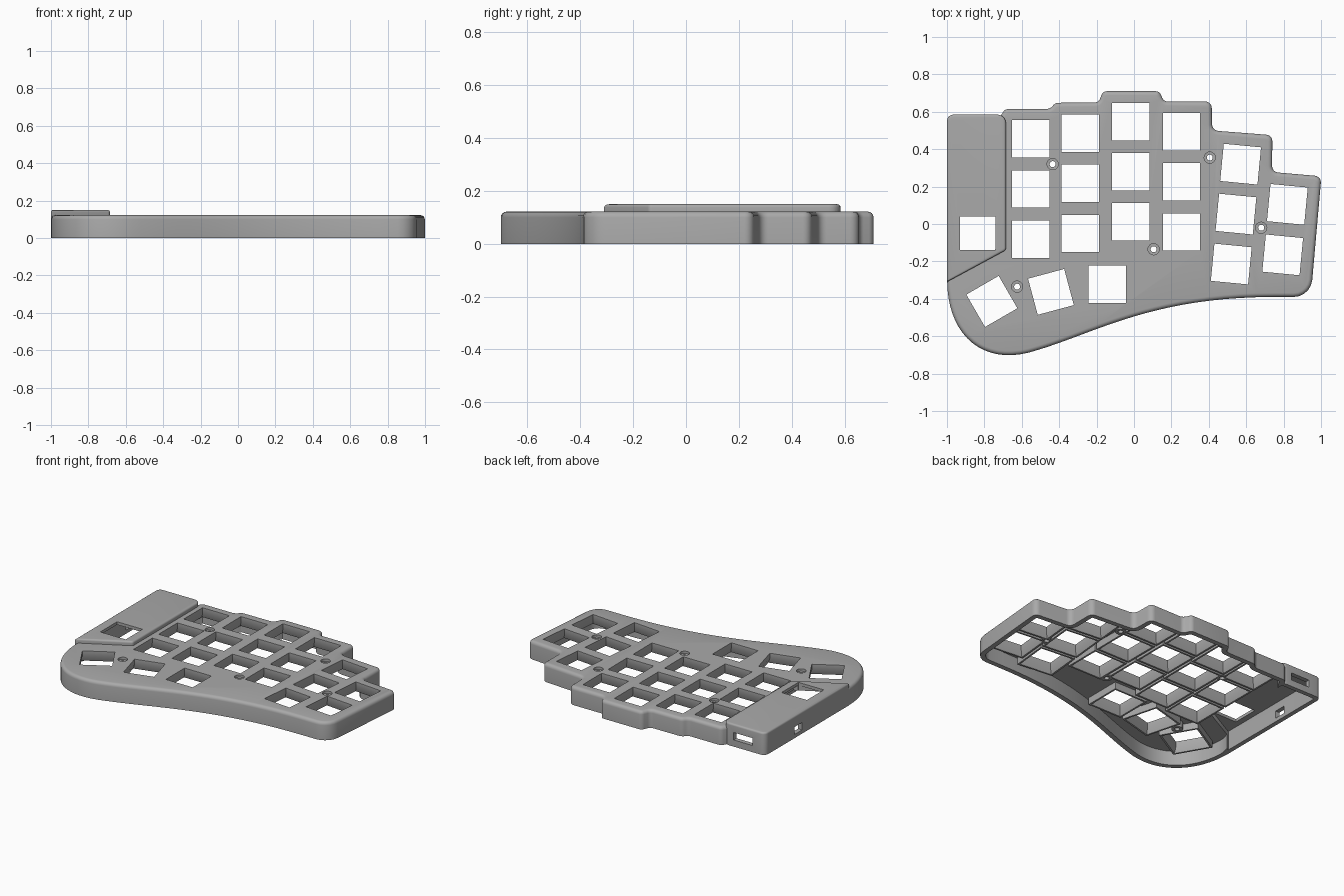
import bpy, bmesh, math
from mathutils import Vector, Matrix

if "Cube" in bpy.data.objects:
    bpy.data.objects.remove(bpy.data.objects["Cube"])

grey = bpy.data.materials.new("light_grey_plastic")
grey.diffuse_color = (0.40, 0.40, 0.40, 1)
grey.use_nodes = True
grey.node_tree.nodes["Principled BSDF"].inputs["Base Color"].default_value = grey.diffuse_color


def bezier(a, b, c, d, n):
    out = []
    for i in range(n + 1):
        t = i / n
        s = 1 - t
        out.append(tuple(s**3*a[k] + 3*s*s*t*b[k] + 3*s*t*t*c[k] + t**3*d[k] for k in (0, 1)) + (0,))
    return out


def ring(poly, inset, seg=5):
    """Inset a clockwise outline of (x, y, radius) and round its corners."""
    n = len(poly)
    pts = [Vector(p[:2]) for p in poly]
    dirs = [(pts[(i + 1) % n] - pts[i]).normalized() for i in range(n)]
    moved = []
    for i in range(n):
        n1, n2 = [Vector((d.y, -d.x)) for d in (dirs[i - 1], dirs[i])]
        moved.append(pts[i] + (n1 + n2) * inset / (1 + n1.dot(n2)))
    out = []
    for i in range(n):
        d1, d2, r = dirs[i - 1], dirs[i], poly[i][2]
        if r == 0:
            out.append(moved[i])
            continue
        turn = d1.x * d2.y - d1.y * d2.x
        r = max(r - inset, 0.003) if turn < 0 else r + inset
        ang = d1.angle_signed(d2)          # positive is clockwise
        start = moved[i] - d1 * r * math.tan(abs(ang) / 2)
        side = Vector((d1.y, -d1.x)) * (1 if turn < 0 else -1)
        centre = start + side * r
        for k in range(seg + 1):
            out.append(centre + Matrix.Rotation(-ang * k / seg, 2) @ (start - centre))
    return out


def loft(bm, rings):
    """Closed solid through (points, z) rings of equal length."""
    loops = [[bm.verts.new((p[0], p[1], z)) for p in pts] for pts, z in rings]
    n = len(loops[0])
    bm.faces.new(loops[0])
    bm.faces.new(loops[-1][::-1])
    for a, b in zip(loops, loops[1:]):
        for i in range(n):
            bm.faces.new((a[i], b[i], b[(i + 1) % n], a[(i + 1) % n]))


def make(name, *solids):
    bm = bmesh.new()
    for s in solids:
        loft(bm, s)
    bmesh.ops.recalc_face_normals(bm, faces=bm.faces)
    me = bpy.data.meshes.new(name)
    bm.to_mesh(me)
    bm.free()
    me.materials.append(grey)
    ob = bpy.data.objects.new(name, me)
    bpy.context.collection.objects.link(ob)
    return ob


def boolean(ob, other, op):
    m = ob.modifiers.new(op, 'BOOLEAN')
    m.operation, m.object, m.solver = op, other, 'EXACT'
    m.use_self = True
    bpy.context.view_layer.objects.active = ob
    bpy.ops.object.modifier_apply(modifier=m.name)
    bpy.data.objects.remove(other)


def rounded_top(poly, height, r, steps=4):
    rings = [(ring(poly, 0), 0)]
    for k in range(steps + 1):
        a = math.pi / 2 * k / steps
        rings.append((ring(poly, r * (1 - math.cos(a))), height - r + r * math.sin(a)))
    return rings


def square(x, y, deg, h):
    rot = Matrix.Rotation(math.radians(deg), 2)
    return [Vector((x, y)) + rot @ Vector(c) for c in ((-h, -h), (-h, h), (h, h), (h, -h))]


def circle(x, y, r, n=24):
    return [(x + r * math.cos(2*math.pi*k/n), y + r * math.sin(2*math.pi*k/n)) for k in range(n)]


def box(x0, x1, y0, y1, z0, z1):
    pts = [(x0, y0), (x0, y1), (x1, y1), (x1, y0)]
    return [(pts, z0), (pts, z1)]


# Stepped case outline with a sweeping front edge
case_outline = [
    (-0.97, -0.20, 0), (-0.97, 0.55, 0), (-0.73, 0.55, 0), (-0.69, 0.615, 0.035),
    (-0.45, 0.615, 0.04), (-0.42, 0.648, 0.04), (-0.19, 0.65, 0.03), (-0.165, 0.71, 0.03),
    (0.135, 0.71, 0.03), (0.16, 0.655, 0.03), (0.415, 0.655, 0.035), (0.418, 0.50, 0.035),
    (0.74, 0.475, 0.035), (0.738, 0.278, 0.035), (1.002, 0.255, 0.035), (0.945, -0.39, 0.1)]
case_outline += bezier((0.75, -0.39), (0.1, -0.39), (-0.2, -0.58), (-0.52, -0.675), 20)
case_outline += bezier((-0.52, -0.675), (-0.8, -0.77), (-0.999, -0.6), (-0.999, -0.30), 18)[1:]

# Raised controller housing
cover_outline = [(-1, -0.31, 0), (-1, 0.585, 0.035), (-0.685, 0.585, 0.045), (-0.685, -0.14, 0.02)]

# Key positions: x, y, rotation
keys = [(x, y - 0.268 * k, 0) for x, y in ((-0.553, 0.455), (-0.287, 0.485), (-0.018, 0.547), (0.254, 0.493))
        for k in range(3)]
keys += [(0.57 - 0.025 * k, 0.32 - 0.267 * k, -5.5) for k in range(3)]
keys += [(0.82 - 0.025 * k, 0.105 - 0.27 * k, -5.5) for k in range(2)]
keys += [(-0.142, -0.323, 0), (-0.444, -0.363, 15), (-0.76, -0.414, 30)]
screws = [(-0.435, 0.32), (0.405, 0.355), (0.68, -0.02), (0.105, -0.135), (-0.625, -0.335)]

# Shell: body and housing joined, then hollowed from below
case = make("keyboard_case", rounded_top(case_outline, 0.122, 0.022))
boolean(case, make("controller_housing", rounded_top(cover_outline, 0.15, 0.012)), 'UNION')
boolean(case, make("case_cavity", [(ring(case_outline, 0.033), -0.02), (ring(case_outline, 0.033), 0.097)]),
        'DIFFERENCE')
boolean(case, make("housing_cavity", [(ring(cover_outline, 0.03), -0.02), (ring(cover_outline, 0.03), 0.13)]),
        'DIFFERENCE')

# Key collars and screw bosses under the plate
collars = [[(square(x, y, a, 0.127), 0.05), (square(x, y, a, 0.127), 0.105)] for x, y, a in keys]
bosses = [[(circle(x, y, 0.035), 0.052), (circle(x, y, 0.035), 0.107)] for x, y in screws]
boolean(case, make("key_collars", *collars), 'UNION')
boolean(case, make("screw_bosses", *bosses), 'UNION')

# Key openings flare out towards the underside
openings = [[(square(x, y, a, 0.117), 0.03), (square(x, y, a, 0.115), 0.05),
             (square(x, y, a, 0.1), 0.088), (square(x, y, a, 0.1), 0.2)] for x, y, a in keys]
boolean(case, make("key_openings", *openings), 'DIFFERENCE')

# Countersunk screw holes
holes = [[(circle(x, y, 0.016), 0.03), (circle(x, y, 0.016), 0.105),
          (circle(x, y, 0.03), 0.106), (circle(x, y, 0.03), 0.2)] for x, y in screws]
boolean(case, make("screw_holes", *holes), 'DIFFERENCE')

# Encoder opening, rear cable port and side switch port
ports = [box(-0.93, -0.74, -0.14, 0.04, 0.1, 0.2),
         box(-0.905, -0.765, 0.5, 0.65, 0.045, 0.095),
         box(-1.05, -0.94, 0.19, 0.27, 0.025, 0.075)]
boolean(case, make("ports", *ports), 'DIFFERENCE')

bpy.ops.object.select_all(action='DESELECT')
case.select_set(True)
bpy.context.view_layer.objects.active = case
bpy.ops.object.shade_smooth_by_angle(angle=math.radians(30))
